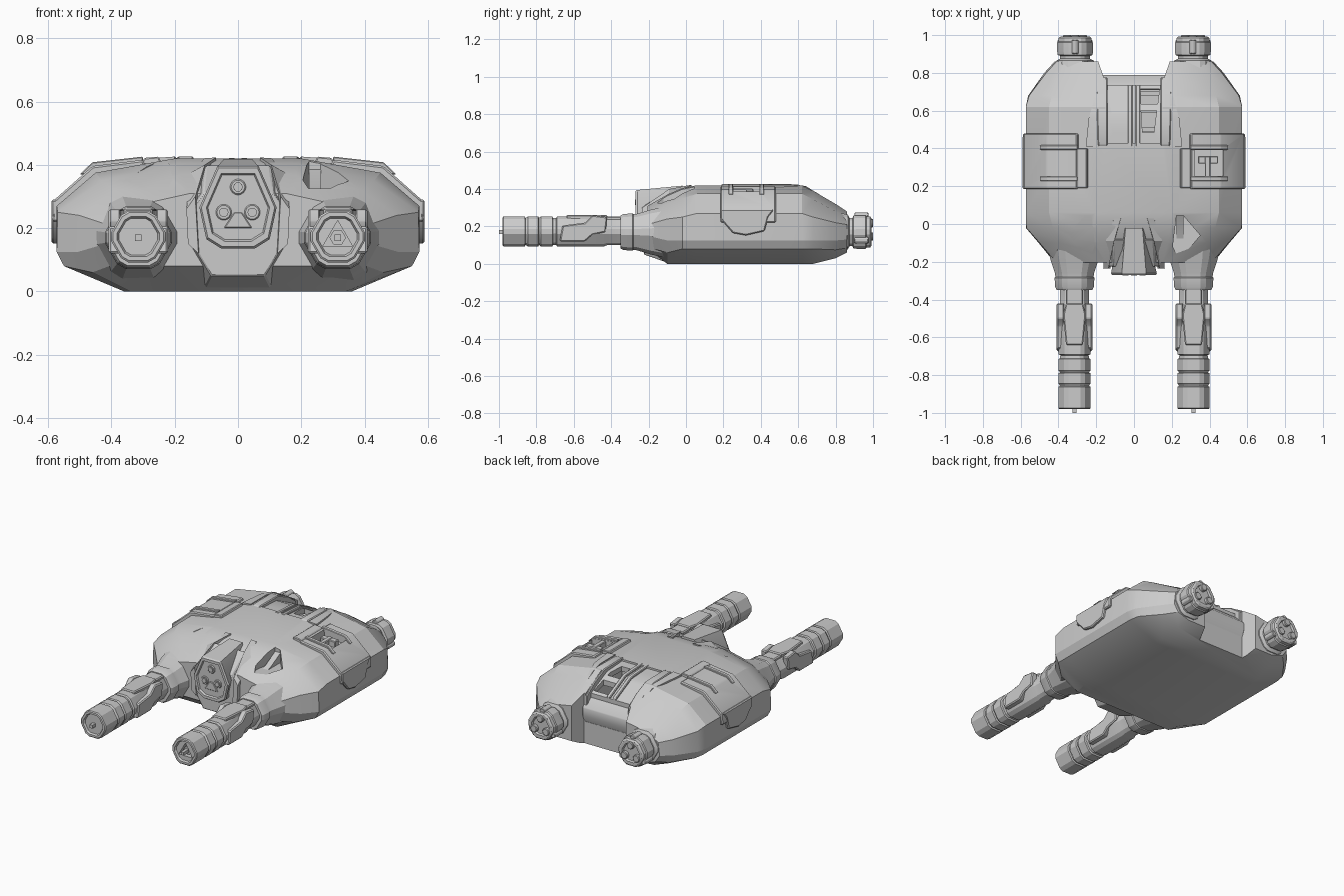
import bpy, bmesh
from math import sin, cos, radians, pi
from mathutils import Vector, Matrix

if "Cube" in bpy.data.objects:
    bpy.data.objects.remove(bpy.data.objects["Cube"])


def make(name, bm, mirror=False, bevel=0.0):
    """Finish a bmesh into an object, optionally bevelled and mirrored over x."""
    bmesh.ops.recalc_face_normals(bm, faces=bm.faces[:])
    if bevel:
        edges = [e for e in bm.edges if len(e.link_faces) == 2 and e.calc_face_angle(0) > 0.6]
        bmesh.ops.bevel(bm, geom=edges, offset=bevel, segments=1, affect='EDGES', clamp_overlap=True)
    if mirror:
        dup = bmesh.ops.duplicate(bm, geom=bm.verts[:] + bm.edges[:] + bm.faces[:])['geom']
        for v in dup:
            if isinstance(v, bmesh.types.BMVert):
                v.co.x = -v.co.x
    bmesh.ops.recalc_face_normals(bm, faces=bm.faces[:])
    me = bpy.data.meshes.new(name)
    bm.to_mesh(me)
    bm.free()
    ob = bpy.data.objects.new(name, me)
    bpy.context.scene.collection.objects.link(ob)
    smooth(ob)
    return ob


def smooth(ob):
    ob.data.shade_smooth()
    ob.data.set_sharp_from_angle(angle=radians(24))


def loft(name, rings, **kw):
    """Skin equal-sized closed rings and cap both ends."""
    bm = bmesh.new()
    vs = [[bm.verts.new(p) for p in r] for r in rings]
    n = len(vs[0])
    for a, b in zip(vs, vs[1:]):
        for i in range(n):
            bm.faces.new((a[i], a[(i + 1) % n], b[(i + 1) % n], b[i]))
    bm.faces.new(vs[0])
    bm.faces.new(vs[-1])
    return make(name, bm, **kw)


def prism(name, axis, pts, lo, hi, **kw):
    """Extrude a 2D outline along one axis."""
    place = {'x': lambda p, d: (d, p[0], p[1]),
             'y': lambda p, d: (p[0], d, p[1]),
             'z': lambda p, d: (p[0], p[1], d)}[axis]
    return loft(name, [[place(p, d) for p in pts] for d in (lo, hi)], **kw)


def turned(name, prof, x, z, **kw):
    """Blunt-cornered hexagonal barrel along y from (y, radius) pairs."""
    angs = [radians(60 * k + s) for k in range(6) for s in (-9, 9)]
    return loft(name, [[(x + r * cos(a), y, z + r * sin(a)) for a in angs] for y, r in prof], **kw)


def cylinder(name, x, z, r, y0, y1, sides=10, turn=0.0, **kw):
    pts = [(x + r * cos(turn + 2 * pi * i / sides), z + r * sin(turn + 2 * pi * i / sides)) for i in range(sides)]
    return prism(name, 'y', pts, y0, y1, **kw)


def rect(a0, a1, b0, b1):
    return [(a0, b0), (a1, b0), (a1, b1), (a0, b1)]


def cut(obs, cutter):
    cutter.hide_render = True
    for ob in obs:
        m = ob.modifiers.new('cut', 'BOOLEAN')
        m.operation, m.solver, m.object = 'DIFFERENCE', 'EXACT', cutter
        bpy.context.view_layer.objects.active = ob
        bpy.ops.object.modifier_apply(modifier=m.name)
        smooth(ob)
    bpy.data.objects.remove(cutter)


# Hull: half cross-sections from belly edge to roof at stations along y
full = [(.36, 0), (.55, .08), (.573, .125), (.573, .27), (.45, .375), (.2, .42)]
stations = [
    (-.205, [(.27, .08), (.38, .09), (.42, .15), (.41, .21), (.33, .27), (.15, .31)]),
    (-.10, [(.34, 0), (.46, .06), (.505, .125), (.50, .24), (.39, .32), (.18, .37)]),
    (-.02, [(.36, 0), (.55, .08), (.573, .125), (.57, .25), (.43, .35), (.19, .405)]),
    (.06, full), (.62, full),
    (.68, [(.36, 0), (.54, .08), (.56, .125), (.555, .25), (.435, .345), (.2, .39)]),
    (.80, [(.34, .03), (.45, .075), (.475, .125), (.465, .22), (.39, .28), (.19, .32)]),
    (.86, [(.31, .06), (.39, .085), (.42, .13), (.41, .21), (.36, .25), (.19, .28)])]
hull = loft('hull', [[(x, y, z) for x, z in p] + [(-x, y, z) for x, z in reversed(p)] for y, p in stations])

# Rear notch, engine bay and front intake pockets
cut([hull], prism('notch_cutter', 'z', [(-.16, .775), (.16, .775), (.22, .95), (-.22, .95)], -.2, .6))
cut([hull], prism('bay_cutter', 'z', rect(-.15, .15, .43, .95), .16, .6))
cut([hull], prism('intake_cutter', 'z', [(.35, -.06), (.26, .045), (.225, .045), (.205, -.12), (.24, -.19)],
                  .325, .6, mirror=True))
prism('intake_wedge', 'x', [(-.12, .31), (-.05, .335), (.045, .385), (.045, .31)], .225, .262, mirror=True)

# Shoulder armour wrapped over the hull edge
pad = prism('shoulder_armour', 'y', [(.29, .39), (.30, .416), (.46, .396), (.582, .288), (.588, .22),
                                     (.54, .22), (.54, .28), (.44, .36)], .185, .48, mirror=True, bevel=.006)
prism('flank_plate', 'x', [(.185, .29), (.185, .24), (.25, .165), (.32, .152), (.42, .175), (.44, .25), (.47, .29)],
      .55, .59, mirror=True, bevel=.006)
cut([pad, hull], prism('vent_cutter', 'z', rect(.32, .47, .255, .395), .362, .6, mirror=True))
prism('vent_stem', 'z', rect(.375, .405, .25, .36), .34, .402, mirror=True, bevel=.004)
prism('vent_bar', 'z', rect(.34, .445, .32, .36), .34, .398, mirror=True, bevel=.004)
for y in (.24, .405):
    prism('vent_rim', 'y', [(.30, .40), (.30, .426), (.46, .408), (.50, .37), (.46, .37)],
          y - .012, y + .012, mirror=True, bevel=.003)
prism('roof_strake', 'y', [(.24, .40), (.25, .426), (.295, .422), (.31, .40)], .19, .40, mirror=True, bevel=.004)

# Rails beside the engine bay
rail = [(.38, .39), (.42, .426), (.60, .424), (.70, .38), (.775, .325), (.775, .17), (.38, .17)]
loft('bay_rail', [[(.14, y, z) for y, z in rail],
                  [(.19 + .03 * (y - .38), y, z) for y, z in rail]], mirror=True, bevel=.005)
loft('outer_rail', [[(x, y, z) for x, z in ((a, t), (a, t - .06), (b, t - .07), (b, t - .004))]
                    for y, a, b, t in ((.41, .20, .255, .426), (.56, .20, .24, .426),
                                       (.64, .19, .215, .416), (.73, .19, .205, .36))], mirror=True)

# Slotted engine bay cover with spine and rear sill
slab = [(.41, .41), (.58, .40), (.735, .325), (.735, .295), (.57, .37), (.41, .38)]
cover = prism('bay_cover', 'x', slab, -.155, .155)
for win in ([(.045, .485), (.105, .485), (.12, .60), (.038, .60)],
            [(.038, .635), (.125, .635), (.135, .715), (.035, .715)]):
    cut([cover], prism('slot_cutter', 'z', win, .2, .6, mirror=True))
prism('spine', 'x', [(y, z + .012) for y, z in slab], .008, .032, mirror=True, bevel=.004)
prism('rear_sill', 'x', [(.71, .29), (.74, .30), (.788, .25), (.788, .20), (.77, .15), (.71, .15)],
      -.165, .165, bevel=.004)
for y in (.50, .60, .69):
    prism('bay_rib', 'y', rect(-.15, .15, .15, .24), y - .012, y + .012)

# Nose: chin block, brows, sensor housing and lenses
hexa = lambda pts: pts + [(-x, z) for x, z in reversed(pts)]
chin = hexa([(.085, .05), (.15, .16), (.155, .25), (.11, .31)])
chin_back = hexa([(.11, 0), (.18, .12), (.18, .28), (.10, .40)])
loft('chin', [[(x, -.225, z) for x, z in chin], [(x, -.08, z) for x, z in chin_back]], bevel=.004)
loft('brow', [[(x, y, z) for x, z in p] for y, p in (
    (-.235, [(.125, .12), (.158, .15), (.163, .26), (.135, .30)]),
    (-.09, [(.10, .20), (.16, .20), (.15, .375), (.105, .40)]),
    (.03, [(.06, .30), (.11, .30), (.105, .421), (.07, .423)]))], mirror=True)
face = hexa([(.052, .135), (.10, .165), (.122, .265), (.065, .396)])


def plate(y, s):
    return [(x * s, y, .265 + (z - .265) * s) for x, z in face]


loft('sensor_housing', [plate(-.26, 1), plate(-.27, .95), plate(-.27, .82), plate(-.255, .76), plate(-.2, .76)])
roof = hexa([(.05, .2), (.085, .2), (.06, .34), (.045, .418)])
loft('sensor_hood', [plate(-.26, .99), [(x, -.02, z) for x, z in roof]])
for x, z in ((0, .33), (.045, .25), (-.045, .25)):
    cylinder('lens_ring', x, z, .026, -.266, -.22, 10, bevel=.004)
    cylinder('lens', x, z, .015, -.273, -.25, 10)
prism('sensor_bridge', 'y', [(-.012, .25), (.012, .25), (.045, .20), (-.045, .20)], -.265, -.24, bevel=.003)

# Gun mounts blending out of the hull
GX, GZ = .315, .17
turned('gun_mount', [(-.05, .16), (-.19, .128), (-.26, .105), (-.28, .102), (-.285, .107),
                     (-.335, .103), (-.35, .095), (-.35, .07)], GX, GZ, mirror=True)

# Barrel with sleeve, grooved rings and triangular muzzle
prof = [(-.30, .078), (-.42, .078), (-.44, .086), (-.69, .086), (-.695, .076)]
for a, b in ((-.715, -.775), (-.79, -.845), (-.862, -.975)):
    prof += [(a + .004, .078), (a, .087), (b, .087), (b - .005, .081)]
prof += [(-.98, .068), (-.968, .062)]
gun = turned('gun_barrel', prof, GX, GZ + .003, mirror=True)
cut([gun], cylinder('muzzle_cutter', GX, GZ, .054, -1.1, -.915, 3, pi / 2, mirror=True))
prism('muzzle_prong', 'y', rect(GX - .01, GX + .01, GZ - .01, GZ + .01), -1.0, -.90, mirror=True)
cylinder('muzzle_core', GX, GZ, .026, -.95, -.90, 6, mirror=True)

# Sleeve armour on the barrel
sleeve = [(-.42, .25), (-.50, .26), (-.54, .22), (-.66, .205), (-.675, .12), (-.54, .12), (-.50, .155), (-.43, .17)]
for s in (-1, 1):
    prism('sleeve_cheek', 'x', sleeve, GX + s * .055, GX + s * .094, mirror=True, bevel=.006)
prism('sleeve_top', 'z', [(GX - .045, -.42), (GX + .045, -.42), (GX + .06, -.48), (GX + .045, -.64),
                          (GX - .045, -.64), (GX - .06, -.48)], .20, .261, mirror=True, bevel=.006)
prism('neck_top', 'z', rect(GX - .045, GX + .045, -.43, -.28), .18, .253, mirror=True, bevel=.006)

# Rear thrusters with three nozzles each
turned('thruster', [(.80, .115), (.865, .10), (.875, .08), (.89, .08), (.895, .094), (.915, .096),
                    (.96, .096), (.965, .09), (.985, .088), (.992, .078), (.992, .06), (.98, .055)],
       .312, GZ, mirror=True)
for k in range(3):
    a = pi / 2 + k * 2 * pi / 3
    nx, nz = .312 + .048 * cos(a), GZ + .048 * sin(a)
    cylinder('nozzle', nx, nz, .024, .95, 1.0, 8, mirror=True, bevel=.004)
    cx, cz = .312 + .086 * cos(a), GZ + .086 * sin(a)
    cylinder('thruster_lug', cx, cz, .02, .90, .975, 6, a, mirror=True, bevel=.004)
